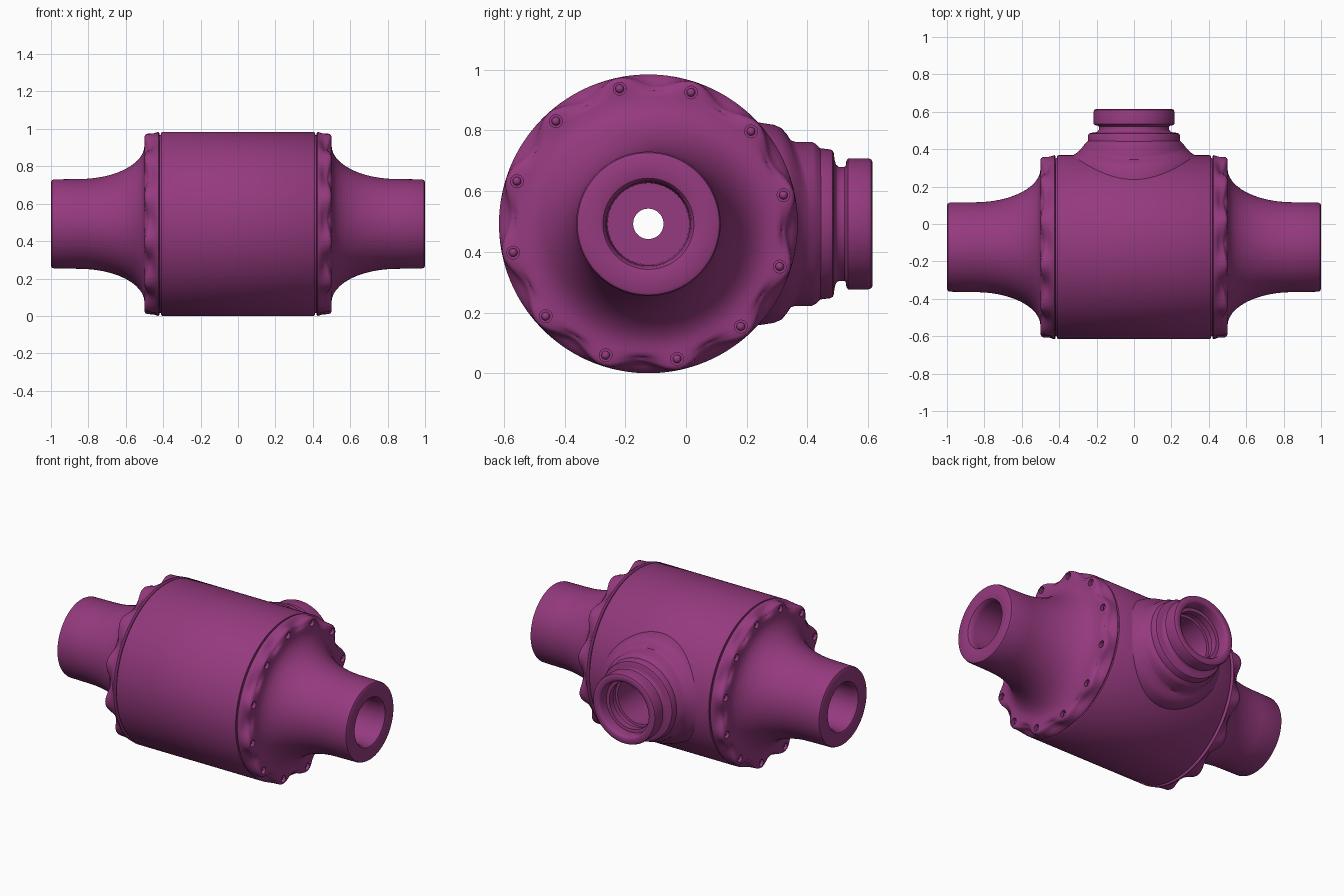
import bpy, bmesh, math
from mathutils import Matrix, Vector

if "Cube" in bpy.data.objects:
    bpy.data.objects.remove(bpy.data.objects["Cube"])

CY, CZ, R = -0.124, 0.492, 0.492      # main axis position and body radius
N = 144
BOLTS = [math.radians(12 + 30 * k) for k in range(12)]

purple = bpy.data.materials.new("purple")
purple.diffuse_color = (0.30, 0.042, 0.21, 1)
purple.use_nodes = True
purple.node_tree.nodes["Principled BSDF"].inputs["Base Color"].default_value = purple.diffuse_color


def add_object(name, bm):
    bmesh.ops.recalc_face_normals(bm, faces=bm.faces)
    me = bpy.data.meshes.new(name)
    bm.to_mesh(me)
    bm.free()
    me.materials.append(purple)
    ob = bpy.data.objects.new(name, me)
    bpy.context.collection.objects.link(ob)
    return ob


def loft(name, count, pos):
    """Closed ring of rows: pos(row, angle) gives each point."""
    bm = bmesh.new()
    rows = [[bm.verts.new(pos(i, 2 * math.pi * j / N)) for j in range(N)]
            for i in range(count)]
    for i in range(count):
        a, b = rows[i], rows[(i + 1) % count]
        for j in range(N):
            k = (j + 1) % N
            bm.faces.new((a[j], a[k], b[k], b[j]))
    return add_object(name, bm)


def cylinder(bm, centre, axis, r, depth, seg=24):
    rot = Vector((0, 0, 1)).rotation_difference(Vector(axis)).to_matrix().to_4x4()
    bmesh.ops.create_cone(bm, cap_ends=True, segments=seg, radius1=r, radius2=r,
                          depth=depth, matrix=Matrix.Translation(centre) @ rot)


def cut(ob, cutters):
    for c in cutters:
        m = ob.modifiers.new("cut", 'BOOLEAN')
        m.operation, m.object, m.solver = 'DIFFERENCE', c, 'EXACT'
    dg = bpy.context.evaluated_depsgraph_get()
    me = bpy.data.meshes.new_from_object(ob.evaluated_get(dg))
    ob.modifiers.clear()
    ob.data = me
    for c in cutters:
        bpy.data.objects.remove(c)


def smooth(ob, angle=38):
    bpy.ops.object.select_all(action='DESELECT')
    ob.select_set(True)
    bpy.context.view_layer.objects.active = ob
    bpy.ops.object.shade_smooth_by_angle(angle=math.radians(angle))


def mirror_x(ob):
    ob.modifiers.new("mirror", 'MIRROR').use_axis[0] = True


def around_x(x, r, a):
    return (x, CY + r * math.cos(a), CZ + r * math.sin(a))


# main barrel
half = [(0.42, 0.05), (0.42, 0.475), (0.412, 0.477), (0.411, 0.487), (0.404, R)]
barrel_profile = half + [(-x, r) for x, r in reversed(half)]
barrel = loft("barrel", len(barrel_profile),
              lambda i, a: around_x(*barrel_profile[i], a))
cutters = []
for y0, y1, r in ((0.19, 0.6, 0.15), (CY, 0.3, 0.06)):
    bm = bmesh.new()
    cylinder(bm, (0, (y0 + y1) / 2, CZ), (0, 1, 0), r, y1 - y0, 64)
    cutters.append(add_object("port_cutter", bm))
cut(barrel, cutters)
smooth(barrel)

# flared end cap: (x, radius, scallop amount)
cap = [(0.419, 0.05, 0), (0.419, 0.478, 0), (0.421, 0.487, 0), (0.426, R, 0),
       (0.437, R, 0.1), (0.452, R, 0.55), (0.470, R, 0.9), (0.487, 0.491, 1),
       (0.496, 0.486, 1), (0.500, 0.478, 1), (0.500, 0.455, 0.5), (0.500, 0.435, 0.12)]
for k in range(13):                       # elliptical flare
    t = math.pi / 2 * k / 12
    cap.append((0.85 - 0.35 * math.cos(t), 0.42 - 0.18 * math.sin(t), 0))
cap += [(0.985, 0.238, 0), (0.995, 0.234, 0), (1.0, 0.224, 0), (1.0, 0.165, 0),
        (0.996, 0.15, 0), (0.985, 0.142, 0), (0.96, 0.138, 0),
        (0.60, 0.134, 0), (0.60, 0.05, 0)]


def cap_point(i, a):
    x, r, s = cap[i]
    s *= 0.5 - 0.5 * math.cos(12 * (a - BOLTS[0]))
    front = max(0, min(1, (x - 0.44) / 0.06)) if r > 0.43 else 0
    return around_x(x - 0.018 * s * front, r - 0.038 * s, a)


end_cap = loft("end_cap", len(cap), cap_point)
bm = bmesh.new()
for a in BOLTS:
    cylinder(bm, around_x(0.51, 0.455, a), (1, 0, 0), 0.021, 0.07)
cut(end_cap, [add_object("bolt_hole_cutter", bm)])
smooth(end_cap)
mirror_x(end_cap)

# recessed bolt heads
bm = bmesh.new()
for a in BOLTS:
    bmesh.ops.create_uvsphere(bm, u_segments=16, v_segments=10, radius=0.014,
                              matrix=Matrix.Translation(around_x(0.478, 0.455, a)))
bolts = add_object("bolt_heads", bm)
smooth(bolts)
mirror_x(bolts)

# side port: (y, r) along the barrel and (y, r) across it, blended by angle
saddle = [((0.30, 0.345), (0.20, 0.335)), ((0.362, 0.338), (0.245, 0.333)),
          ((0.368, 0.325), (0.29, 0.326)), ((0.380, 0.307), (0.315, 0.315)),
          ((0.392, 0.293), (0.332, 0.295)), ((0.402, 0.283), (0.345, 0.275)),
          ((0.412, 0.275), (0.360, 0.270)), ((0.424, 0.266), (0.415, 0.270)),
          ((0.435, 0.256), (0.428, 0.263)), ((0.445, 0.247), (0.442, 0.249))]
neck = [(0.475, 0.245), (0.483, 0.241), (0.487, 0.232), (0.489, 0.212),
        (0.494, 0.195), (0.503, 0.188), (0.522, 0.188), (0.526, 0.192),
        (0.528, 0.207), (0.534, 0.216), (0.600, 0.216), (0.610, 0.212),
        (0.615, 0.203), (0.615, 0.180), (0.611, 0.171), (0.602, 0.166),
        (0.550, 0.164), (0.548, 0.145), (0.510, 0.145), (0.508, 0.158),
        (0.470, 0.158), (0.468, 0.144), (0.20, 0.144)]
port = saddle + [(p, p) for p in neck]


def port_point(i, a):
    (y0, r0), (y1, r1) = port[i]
    w = math.sin(a) ** 2
    y, r = y0 + (y1 - y0) * w, r0 + (r1 - r0) * w
    return (r * math.cos(a), y, CZ + r * math.sin(a))


smooth(loft("side_port", len(port), port_point))
